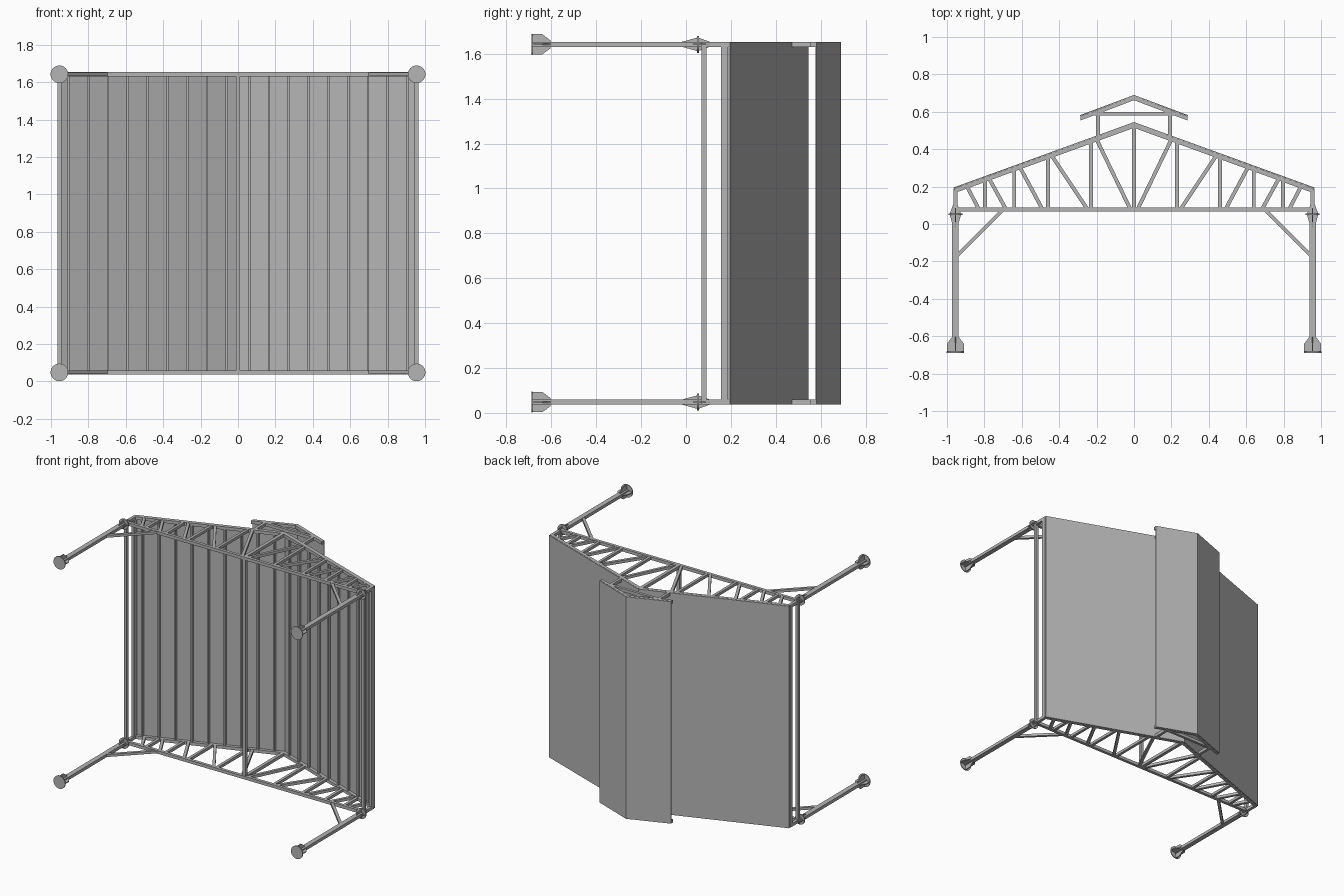
import bpy, bmesh, math
from mathutils import Vector, Matrix

cube = bpy.data.objects.get("Cube")
if cube:
    bpy.data.objects.remove(cube, do_unlink=True)

steel = bpy.data.materials.new("grey_steel")
steel.use_nodes = True
grey = (0.46, 0.46, 0.46, 1)
steel.diffuse_color = grey
steel.node_tree.nodes["Principled BSDF"].inputs["Base Color"].default_value = grey

Z0, Z1 = 0.048, 1.642      # planes of the two end trusses
END0, END1 = 0.038, 1.652  # ends of the roof sheets
T = 0.022                  # tube size
COL = 0.955                # column position


def finish(name, bm):
    bmesh.ops.recalc_face_normals(bm, faces=bm.faces)
    mesh = bpy.data.meshes.new(name)
    bm.to_mesh(mesh)
    bm.free()
    mesh.materials.append(steel)
    obj = bpy.data.objects.new(name, mesh)
    bpy.context.collection.objects.link(obj)
    return obj


def prism(name, outline, low, high, matrix=Matrix()):
    """Extrude an xy outline along z."""
    bm = bmesh.new()
    face = bm.faces.new([bm.verts.new((x, y, low)) for x, y in outline])
    ext = bmesh.ops.extrude_face_region(bm, geom=[face])
    tops = [g for g in ext["geom"] if isinstance(g, bmesh.types.BMVert)]
    bmesh.ops.translate(bm, verts=tops, vec=(0, 0, high - low))
    bm.transform(matrix)
    return finish(name, bm)


def bar(name, a, b, z, width=T, depth=T):
    """Rectangular tube between two xy points in a truss plane."""
    a, b = Vector(a), Vector(b)
    d = (b - a).normalized()
    n = Vector((-d.y, d.x)) * width / 2
    return prism(name, [a + n, b + n, b - n, a - n], z - depth / 2, z + depth / 2)


def rail(name, x, y, w, h, low=Z0, high=Z1):
    """Straight member running the length of the building."""
    return prism(name, [(x - w/2, y - h/2), (x + w/2, y - h/2),
                        (x + w/2, y + h/2), (x - w/2, y + h/2)], low, high)


def chevron(name, half, eave, ridge, thick, low, high):
    """Gabled sheet or mitred rafter pair."""
    outline = [(-half, eave), (0, ridge), (half, eave),
               (half, eave - thick), (0, ridge - thick), (-half, eave - thick)]
    return prism(name, outline, low, high)


def disc(name, x, y, z, r, thick):
    bm = bmesh.new()
    bmesh.ops.create_cone(bm, cap_ends=True, segments=32, radius1=r, radius2=r, depth=thick)
    bm.transform(Matrix.Translation((x, y, z)) @ Matrix.Rotation(math.pi / 2, 4, "X"))
    return finish(name, bm)


def roof_y(x):
    return 0.525 - abs(x) * 0.363


# Roof sheets
chevron("main_roof_sheet", 0.965, 0.195, 0.545, 0.006, END0, END1)
chevron("monitor_roof_sheet", 0.288, 0.582, 0.69, 0.006, END0, END1)

# Trusses at both ends
webs = [(0.893, 0.83), (0.775, 0.685), (0.61, 0.49), (0.44, 0.25), (0.2, 0.02)]
for end, z in (("lower", Z0), ("upper", Z1)):
    lo, hi = z - T / 2, z + T / 2
    chevron(end + "_rafters", 0.963, 0.189, 0.539, 0.025, lo, hi)
    chevron(end + "_monitor_rafters", 0.285, 0.576, 0.684, 0.022, lo, hi)
    bar(end + "_bottom_chord", (-0.96, 0.077), (0.96, 0.077), z)
    bar(end + "_king_post", (0, 0.08), (0, 0.53), z, 0.024)
    bar(end + "_monitor_tie", (-0.24, 0.59), (0.24, 0.59), z, 0.02)
    for side, s in (("left", 1), ("right", -1)):
        tag = end + "_" + side
        for x in (0.797, 0.64, 0.46, 0.23):
            bar(tag + "_web_post", (s * x, 0.08), (s * x, roof_y(x)), z, 0.02, 0.02)
        for top, foot in webs:
            bar(tag + "_web_diagonal", (s * top, roof_y(top)), (s * foot, 0.08), z, 0.02, 0.02)
        bar(tag + "_end_post", (s * COL, 0.05), (s * COL, 0.18), z, 0.022)
        bar(tag + "_monitor_post", (s * 0.193, 0.46), (s * 0.193, 0.6), z, 0.02)
        bar(tag + "_knee_brace", (s * 0.945, -0.168), (s * 0.705, 0.072), z, 0.02, 0.018)

        # Column with round base plate, cap plate and crossed gussets
        bar(tag + "_column", (s * COL, -0.685), (s * COL, 0.07), z, 0.036)
        disc(tag + "_base_plate", s * COL, -0.686, z, 0.047, 0.006)
        disc(tag + "_cap_plate", s * COL, 0.053, z, 0.038, 0.008)
        base = [(-0.045, -0.685), (0.045, -0.685), (0.045, -0.64),
                (0.018, -0.604), (-0.018, -0.604), (-0.045, -0.64)]
        cap = [(-0.01, -0.022), (0.01, -0.022), (0.03, 0.05), (0.028, 0.06),
               (0.008, 0.115), (-0.008, 0.115), (-0.028, 0.06), (-0.03, 0.05)]
        place = Matrix.Translation((s * COL, 0, z))
        for turn in (0, math.pi / 2):
            m = place @ Matrix.Rotation(turn, 4, "Y")
            prism(tag + "_base_gusset", base, -0.003, 0.003, m)
            prism(tag + "_cap_gusset", cap, -0.003, 0.003, m)

# Lengthwise rails and purlins
rail("centre_tie_rail", 0, 0.08, 0.024, T)
for side, s in (("left", 1), ("right", -1)):
    rail(side + "_lower_eave_rail", s * COL, 0.08, T, T)
    rail(side + "_upper_eave_rail", s * COL, 0.171, T, 0.032)
    for i in range(9):
        x = 0.06 + 0.1058 * i
        rail(side + "_purlin", s * x, roof_y(x) + 0.003, 0.012, 0.02)
